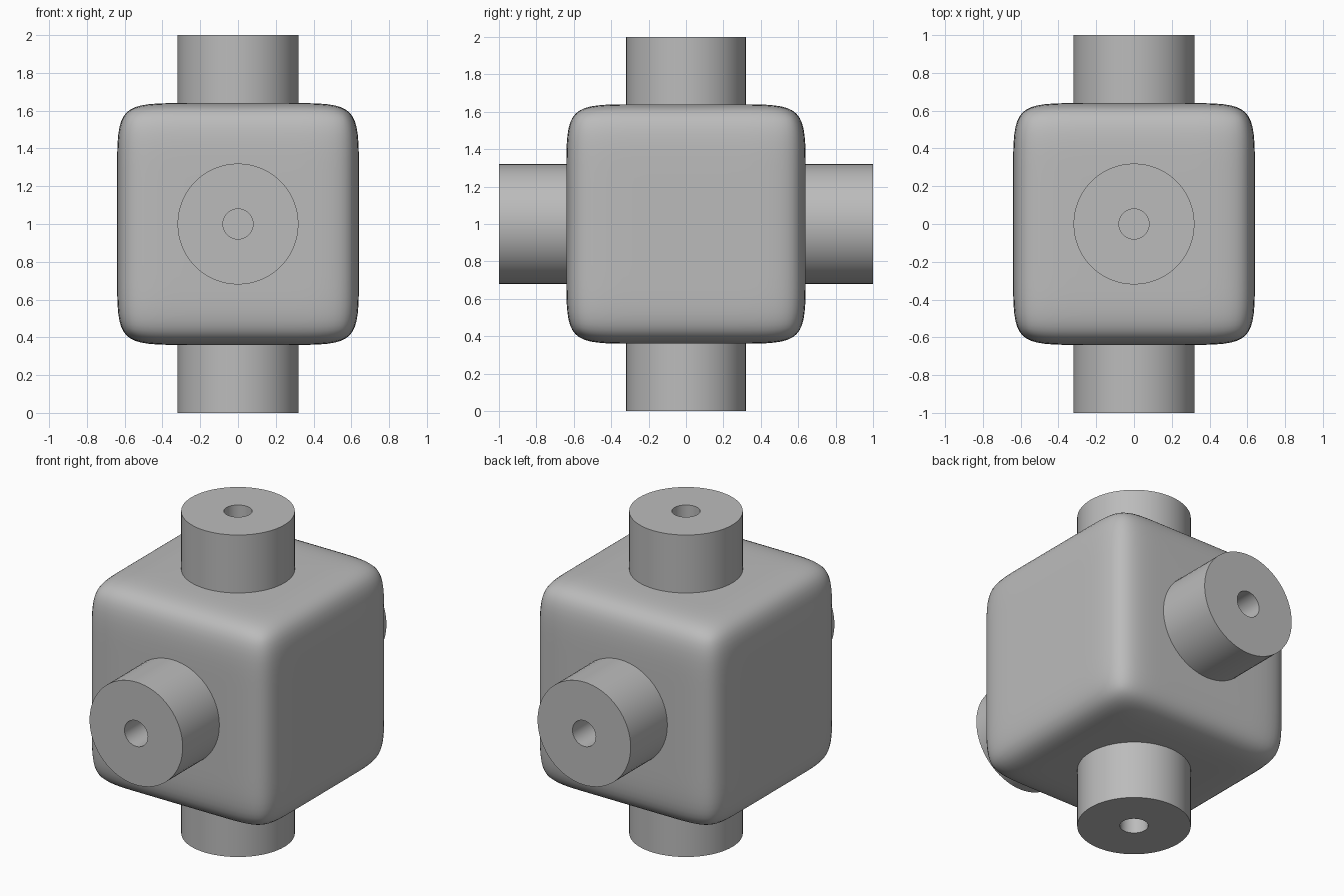
import bpy
import bmesh
import math
from mathutils import Matrix

HALF = 0.64      # half width of the body
LOOP = 0.34      # support loops that hold the body's flat sides
CENTRE = Matrix.Translation((0, 0, 1))

cube = bpy.data.objects.get("Cube")
if cube:
    bpy.data.objects.remove(cube, do_unlink=True)

grey = bpy.data.materials.new("plain_grey")
grey.use_nodes = True
colour = (0.5, 0.5, 0.5, 1)
grey.diffuse_color = colour
grey.node_tree.nodes["Principled BSDF"].inputs["Base Color"].default_value = colour


def add_object(name, bm):
    bmesh.ops.recalc_face_normals(bm, faces=bm.faces)
    mesh = bpy.data.meshes.new(name)
    bm.to_mesh(mesh)
    bm.free()
    mesh.materials.append(grey)
    obj = bpy.data.objects.new(name, mesh)
    bpy.context.collection.objects.link(obj)
    bpy.ops.object.select_all(action='DESELECT')
    obj.select_set(True)
    bpy.context.view_layer.objects.active = obj
    return obj


# Rounded body: a cube with two support loops each way, subdivided
bm = bmesh.new()
bmesh.ops.create_cube(bm, size=2 * HALF)
for axis in range(3):
    for side in (-LOOP, LOOP):
        point, normal = [0, 0, 0], [0, 0, 0]
        point[axis], normal[axis] = side, 1
        bmesh.ops.bisect_plane(bm, geom=bm.verts[:] + bm.edges[:] + bm.faces[:],
                               plane_co=point, plane_no=normal)
bm.transform(CENTRE)
body = add_object("body", bm)
subdivision = body.modifiers.new("rounding", 'SUBSURF')
subdivision.levels = subdivision.render_levels = 3
bpy.ops.object.shade_smooth()


# Tubes: a ring profile spun around z, turned to point outwards;
# the body closes the bottom of each bore
def add_tube(name, turn):
    outer, bore, base, tip = 0.32, 0.08, HALF - 0.03, 1.0
    bm = bmesh.new()
    profile = [bm.verts.new((r, 0, z)) for r, z in
               ((bore, base), (bore, tip), (outer, tip), (outer, base))]
    edges = [bm.edges.new(pair) for pair in zip(profile, profile[1:])]
    bmesh.ops.spin(bm, geom=profile + edges, cent=(0, 0, 0), axis=(0, 0, 1),
                   angle=math.tau, steps=64)
    bmesh.ops.remove_doubles(bm, verts=bm.verts, dist=0.0001)
    bm.transform(CENTRE @ Matrix.Rotation(math.radians(turn), 4, 'X'))
    add_object(name, bm)
    bpy.ops.object.shade_smooth_by_angle(angle=math.radians(30))


for name, turn in (("top_tube", 0), ("front_tube", 90),
                   ("bottom_tube", 180), ("back_tube", 270)):
    add_tube(name, turn)
